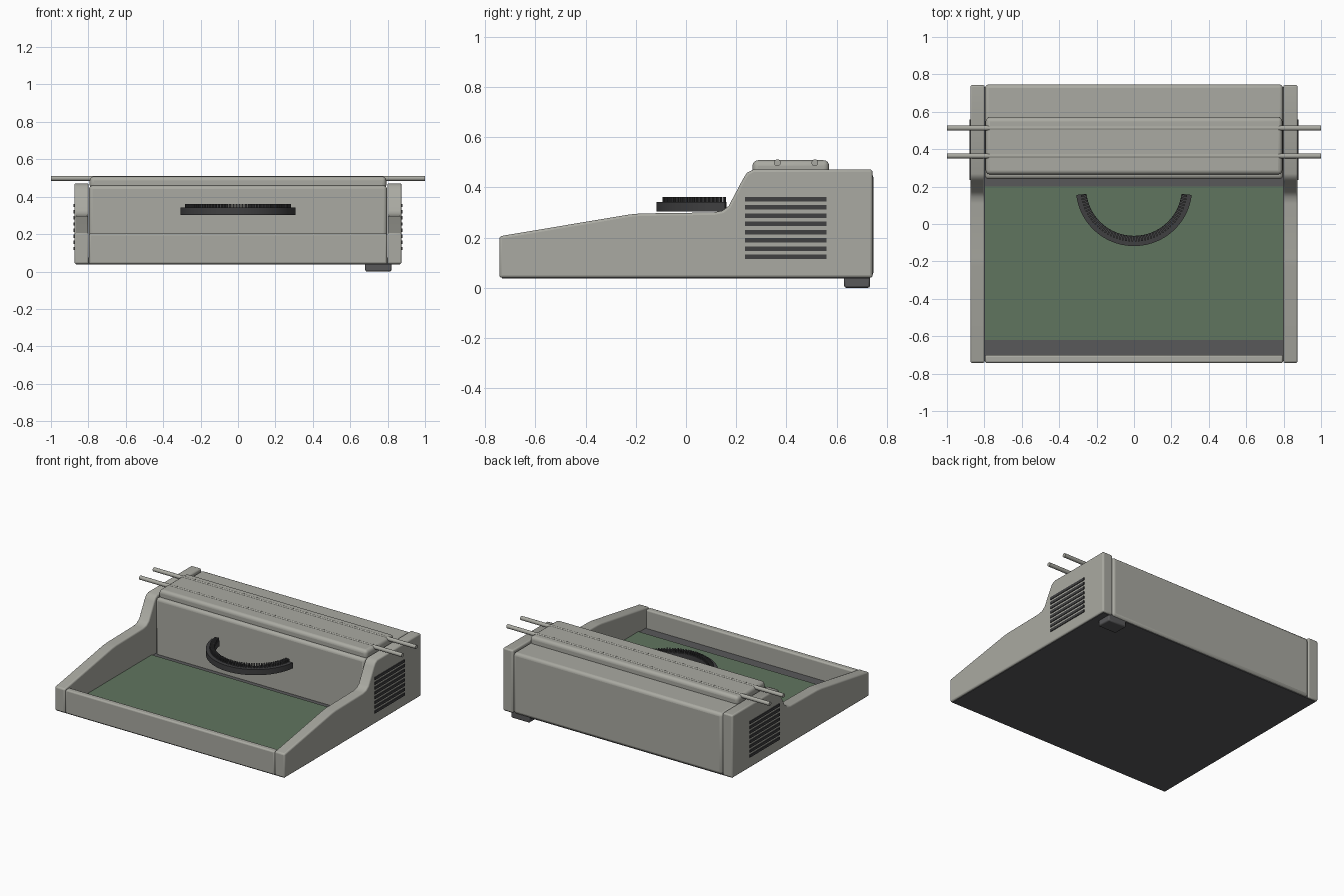
import bpy, bmesh, math
from mathutils import Matrix, Vector

if "Cube" in bpy.data.objects:
    bpy.data.objects.remove(bpy.data.objects["Cube"])


def material(name, rgb):
    m = bpy.data.materials.new(name)
    m.use_nodes = True
    m.diffuse_color = (*rgb, 1)
    m.node_tree.nodes["Principled BSDF"].inputs["Base Color"].default_value = (*rgb, 1)
    return m


body = material("warm grey", (0.40, 0.40, 0.36))
dark = material("charcoal", (0.098, 0.098, 0.102))
black = material("soft black", (0.05, 0.05, 0.052))
green = material("felt green", (0.117, 0.178, 0.114))


def finish(name, bm, mat, bevel=0, segments=3):
    bmesh.ops.recalc_face_normals(bm, faces=bm.faces)
    mesh = bpy.data.meshes.new(name)
    bm.to_mesh(mesh)
    bm.free()
    mesh.materials.append(mat)
    ob = bpy.data.objects.new(name, mesh)
    bpy.context.collection.objects.link(ob)
    if bevel:
        mod = ob.modifiers.new("Bevel", "BEVEL")
        mod.width, mod.segments = bevel, segments
        mod.limit_method, mod.angle_limit = "ANGLE", math.radians(50)
    bpy.ops.object.select_all(action="DESELECT")
    ob.select_set(True)
    bpy.context.view_layer.objects.active = ob
    bpy.ops.object.shade_smooth_by_angle(angle=math.radians(35))
    return ob


def add_box(bm, x, y, z):
    lo, hi = Vector((x[0], y[0], z[0])), Vector((x[1], y[1], z[1]))
    m = Matrix.Translation((lo + hi) / 2) @ Matrix.Diagonal((*(hi - lo), 1))
    bmesh.ops.create_cube(bm, size=1, matrix=m)


def box(name, x, y, z, mat, bevel=0, segments=3):
    bm = bmesh.new()
    add_box(bm, x, y, z)
    return finish(name, bm, mat, bevel, segments)


# Side cheeks: a stepped outline pulled out along x
outline = [(-0.743, 0.04), (-0.743, 0.205), (-0.225, 0.292), (-0.18, 0.296),
           (0.11, 0.3), (0.145, 0.307), (0.17, 0.326), (0.228, 0.435),
           (0.243, 0.458), (0.268, 0.471), (0.743, 0.471), (0.743, 0.04)]
for side, label in ((1, "left"), (-1, "right")):
    bm = bmesh.new()
    face = bm.faces.new([bm.verts.new((side * 0.798, y, z)) for y, z in outline])
    ext = bmesh.ops.extrude_face_region(bm, geom=[face])
    moved = [v for v in ext["geom"] if isinstance(v, bmesh.types.BMVert)]
    bmesh.ops.translate(bm, verts=moved, vec=(side * 0.077, 0, 0))
    finish(label + "_cheek", bm, body, 0.01)

    # Stack of vent slats on each cheek
    bm = bmesh.new()
    for i in range(8):
        z = 0.123 + i * 0.0328
        add_box(bm, sorted((side * 0.86, side * 0.88)), (0.235, 0.56), (z - 0.009, z + 0.009))
    finish(label + "_vent_slats", bm, black)

# Case shell and floor
box("front_bar", (-0.797, 0.797), (-0.743, -0.7), (0.04, 0.203), body, 0.01)
box("rear_housing", (-0.797, 0.797), (0.24, 0.746), (0.04, 0.46), body, 0.02)
box("top_cover", (-0.793, 0.793), (0.265, 0.57), (0.44, 0.508), body, 0.022, 4)
box("base_plate", (-0.865, 0.865), (-0.733, 0.733), (0.037, 0.075), dark)
box("felt_mat", (-0.797, 0.797), (-0.62, 0.2), (0.074, 0.083), green)
box("rear_foot", (0.68, 0.82), (0.63, 0.733), (0, 0.045), dark, 0.008, 2)

# Long rods across the top
for label, y in (("front", 0.364), ("rear", 0.513)):
    bm = bmesh.new()
    m = Matrix.Translation((0, y, 0.498)) @ Matrix.Rotation(math.pi / 2, 4, "Y")
    bmesh.ops.create_cone(bm, cap_ends=True, segments=20, radius1=0.0135,
                          radius2=0.0135, depth=2, matrix=m)
    finish(label + "_rod", bm, body)

# Half-ring segment: a rectangular section swept along an arc
centre_y, steps = 0.193, 56
start, end = math.radians(187), math.radians(353)
section = [(0.256, 0.303), (0.311, 0.303), (0.311, 0.342), (0.256, 0.342)]
bm = bmesh.new()
rings = []
for i in range(steps + 1):
    a = start + (end - start) * i / steps
    rings.append([bm.verts.new((r * math.cos(a), centre_y + r * math.sin(a), z))
                  for r, z in section])
for a, b in zip(rings, rings[1:]):
    for k in range(4):
        n = (k + 1) % 4
        bm.faces.new((a[k], a[n], b[n], b[k]))
bm.faces.new(rings[0])
bm.faces.new(rings[-1])
finish("half_ring", bm, black)

# Fine radial teeth on the ring
bm = bmesh.new()
for i in range(48):
    a = start + (end - start) * (i + 0.5) / 48
    m = (Matrix.Translation((0, centre_y, 0)) @ Matrix.Rotation(a, 4, "Z")
         @ Matrix.Translation((0.272, 0, 0.35)) @ Matrix.Diagonal((0.03, 0.009, 0.022, 1)))
    bmesh.ops.create_cube(bm, size=1, matrix=m)
finish("ring_teeth", bm, black)
